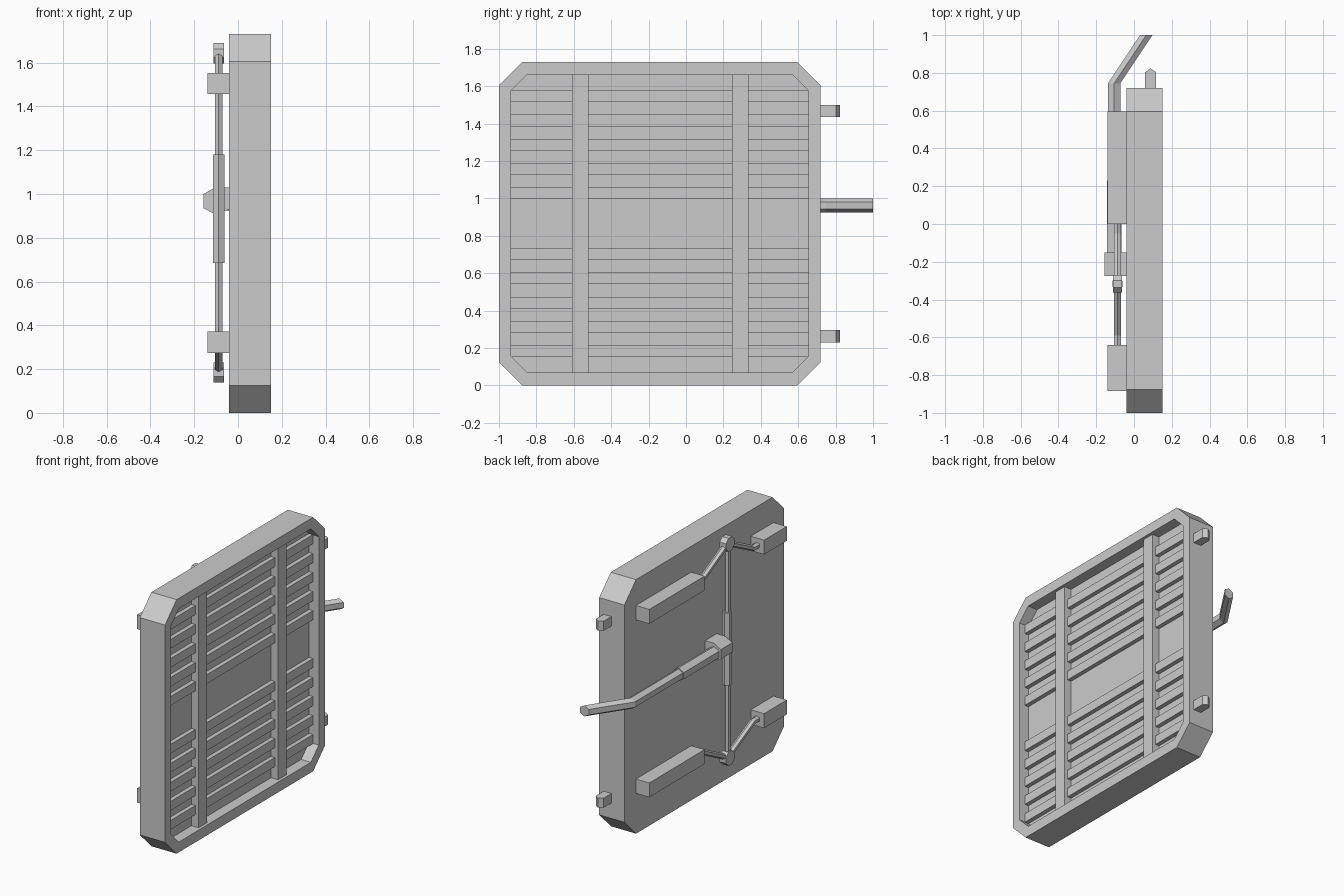
import bpy, bmesh, math
from mathutils import Vector

if "Cube" in bpy.data.objects:
    bpy.data.objects.remove(bpy.data.objects["Cube"])

steel = bpy.data.materials.new("grey_steel")
steel.diffuse_color = (0.6, 0.6, 0.6, 1)
steel.use_nodes = True
steel.node_tree.nodes["Principled BSDF"].inputs["Base Color"].default_value = steel.diffuse_color


def loft(name, rings):
    """Skin a list of equal-length point rings and cap both ends."""
    bm = bmesh.new()
    vs = [[bm.verts.new(p) for p in r] for r in rings]
    n = len(vs[0])
    for a, b in zip(vs, vs[1:]):
        for i in range(n):
            j = (i + 1) % n
            bm.faces.new((a[i], a[j], b[j], b[i]))
    bm.faces.new(vs[0][::-1])
    bm.faces.new(vs[-1])
    bmesh.ops.recalc_face_normals(bm, faces=bm.faces)
    me = bpy.data.meshes.new(name)
    bm.to_mesh(me)
    bm.free()
    me.materials.append(steel)
    ob = bpy.data.objects.new(name, me)
    bpy.context.collection.objects.link(ob)
    return ob


def box(name, x0, x1, y0, y1, z0, z1):
    return loft(name, [[(x, y0, z0), (x, y1, z0), (x, y1, z1), (x, y0, z1)] for x in (x0, x1)])


def chamfered(x, y0, y1, z0, z1, c):
    return [(x, y0 + c, z0), (x, y1 - c, z0), (x, y1, z0 + c), (x, y1, z1 - c),
            (x, y1 - c, z1), (x, y0 + c, z1), (x, y0, z1 - c), (x, y0, z0 + c)]


def hex_ring(p, r, axis):
    """Hexagon around p, kept square to the given axis, pointed along the third one."""
    c = Vector(p)
    pts = []
    for k in range(6):
        a = k * math.pi / 3
        s, t = r * math.sin(a), r * math.cos(a)
        pts.append(c + (Vector((s, 0, t)) if axis == 'y' else Vector((s, t, 0))))
    return pts


def bar(name, path, r, axis):
    return loft(name, [hex_ring(p, r, axis) for p in path])


# Door slab with recessed panel on the +x side
outer = (-1.0, 0.72, 0.0, 1.73, 0.125)
inner = (-0.935, 0.655, 0.07, 1.66, 0.085)
loft("door_slab", [chamfered(-0.04, *outer), chamfered(0.15, *outer),
                   chamfered(0.15, *inner), chamfered(0.077, *inner)])

# Uprights and horizontal ribs in the recess
for y in (-0.565, 0.29):
    box("panel_upright", 0.07, 0.13, y - 0.045, y + 0.045, 0.07, 1.66)
for base in (0.153, 0.997):
    for i in range(5):
        z = base + i * 0.1295
        box("panel_rib", 0.07, 0.106, -0.935, 0.655, z, z + 0.062)

# Locking bolts with pointed ends on the +y edge
for z in (0.23, 1.435):
    loft("locking_bolt", [[(0.058, 0.70, h), (0.117, 0.70, h), (0.117, 0.803, h),
                           (0.0875, 0.823, h), (0.058, 0.803, h)] for h in (z, z + 0.065)])

# Bolt housings, knuckles and bent links, top and bottom
RX, RY = -0.088, -0.317
for zb, zk in ((1.505, 1.643), (0.323, 0.185)):
    box("long_bolt_housing", -0.14, -0.04, 0.0, 0.595, zb - 0.049, zb + 0.049)
    box("short_bolt_housing", -0.14, -0.04, -0.885, -0.64, zb - 0.049, zb + 0.049)
    loft("knuckle", [[(x, RY + 0.05 * math.cos(a), zk + 0.05 * math.sin(a))
                      for a in [(k + 0.5) * math.pi / 4 for k in range(8)]]
                     for x in (RX - 0.024, RX + 0.024)])
    for end, bend in ((0.0, -0.05), (-0.64, -0.59)):
        bar("bent_link", [(RX, end, zb), (RX, bend, zb), (RX, RY, zk)], 0.021, 'y')

# Vertical drive rod with thicker middle sleeve
bar("drive_rod", [(RX, RY, 0.185), (RX, RY, 1.643)], 0.02, 'z')
bar("drive_rod_sleeve", [(RX, RY, 0.685), (RX, RY, 1.18)], 0.031, 'z')

# Handle hub, sleeve and cranked lever
hub = [(-0.157, 0.935), (-0.157, 1.0), (-0.105, 1.03), (-0.04, 1.03), (-0.04, 0.93), (-0.105, 0.907)]
loft("handle_hub", [[(x, y, z) for x, z in hub] for y in (-0.275, -0.15)])
HX, HZ = -0.105, 0.9625
bar("handle_sleeve", [(HX, -0.16, HZ), (HX, 0.23, HZ)], 0.045, 'y')
bar("handle_lever", [(HX, 0.22, HZ), (HX, 0.745, HZ), (0.065, 1.0, HZ)], 0.0375, 'y')
